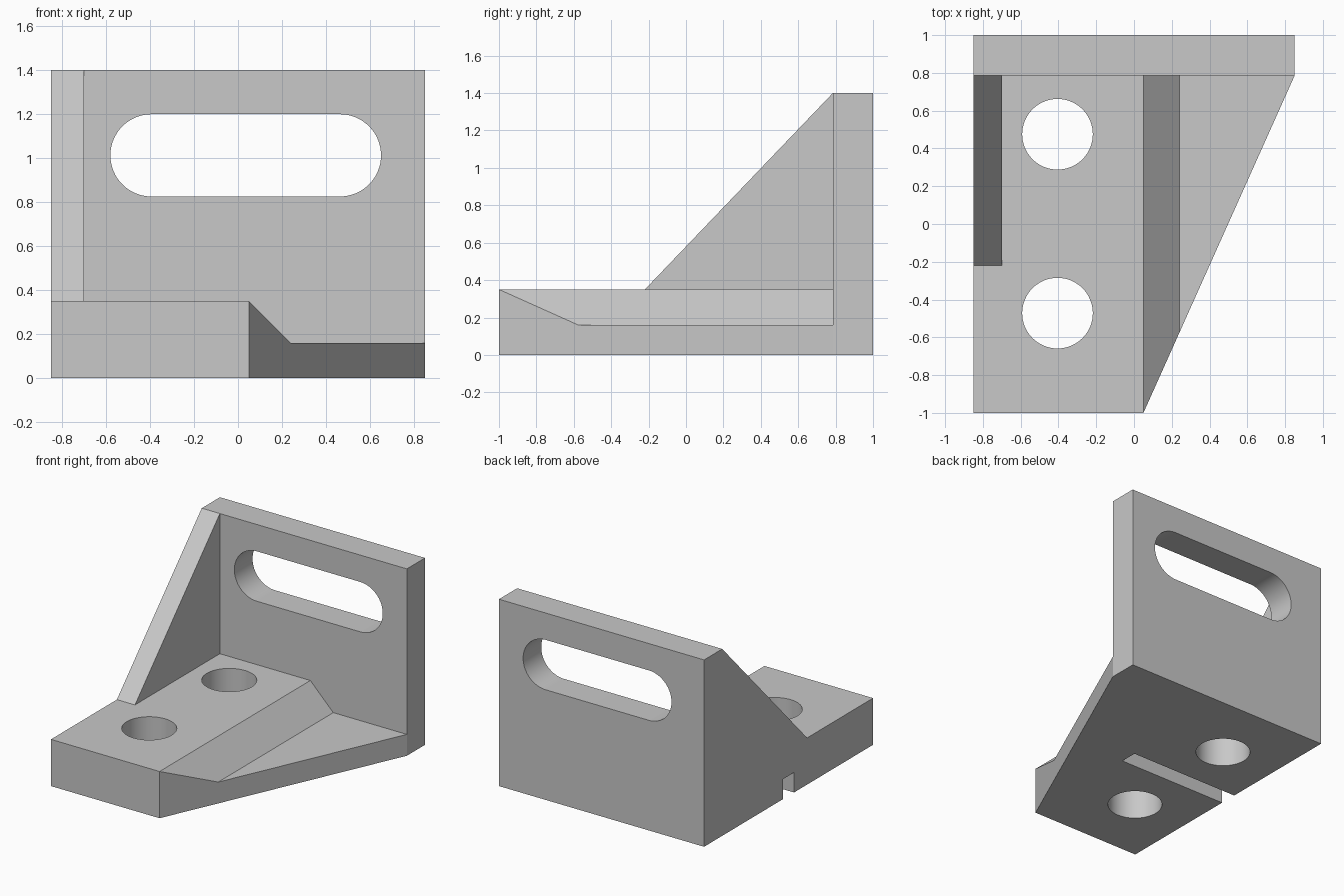
import bpy
import bmesh
import math
from mathutils import Vector

if "Cube" in bpy.data.objects:
    bpy.data.objects.remove(bpy.data.objects["Cube"], do_unlink=True)

grey = bpy.data.materials.new("machined_grey")
grey.use_nodes = True
COLOUR = (0.58, 0.58, 0.58, 1)
grey.diffuse_color = COLOUR
grey.node_tree.nodes["Principled BSDF"].inputs["Base Color"].default_value = COLOUR

AXES = {"x": lambda a, b, d: (d, a, b),
        "y": lambda a, b, d: (a, d, b),
        "z": lambda a, b, d: (a, b, d)}


def prism(name, profile, axis, start, end):
    """Extrude a closed 2D profile along an axis."""
    place = AXES[axis]
    bm = bmesh.new()
    face = bm.faces.new([bm.verts.new(place(a, b, start)) for a, b in profile])
    moved = bmesh.ops.extrude_face_region(bm, geom=[face])["geom"]
    bmesh.ops.translate(bm, vec=Vector(place(0, 0, end - start)),
                        verts=[v for v in moved if isinstance(v, bmesh.types.BMVert)])
    bmesh.ops.recalc_face_normals(bm, faces=bm.faces)
    mesh = bpy.data.meshes.new(name)
    bm.to_mesh(mesh)
    bm.free()
    mesh.materials.append(grey)
    obj = bpy.data.objects.new(name, mesh)
    bpy.context.collection.objects.link(obj)
    return obj


def box(name, x0, x1, y0, y1, z0, z1):
    return prism(name, [(x0, y0), (x1, y0), (x1, y1), (x0, y1)], "z", z0, z1)


def stadium(left, right, height, radius, steps=32):
    """Rounded slot outline; left == right gives a circle."""
    points = []
    for centre, turn in ((right, -math.pi / 2), (left, math.pi / 2)):
        last = steps if left == right else steps + 1
        for i in range(last):
            a = turn + math.pi * i / steps
            points.append((centre + radius * math.cos(a), height + radius * math.sin(a)))
    return points


def combine(target, other, operation):
    """Apply a boolean and discard the helper."""
    other.hide_render = True
    mod = target.modifiers.new(other.name, "BOOLEAN")
    mod.operation, mod.solver, mod.object = operation, "EXACT", other
    bpy.context.view_layer.objects.active = target
    bpy.ops.object.modifier_apply(modifier=mod.name)
    bpy.data.objects.remove(other, do_unlink=True)


SIDE, FRONT, BACK, WALL = 0.85, -1.0, 1.0, 0.785
BASE, LEDGE, TOP = 0.35, 0.16, 1.4

# Base plate with a raised pad sloping down to a thin ledge
bracket = prism("angle_bracket", [(-SIDE, 0), (SIDE, 0), (SIDE, LEDGE), (0.24, LEDGE),
                                  (0.05, BASE), (-SIDE, BASE)], "y", FRONT, WALL)

# Tapered side of the base
corner, edge = Vector((0.05, FRONT)), Vector((SIDE - 0.05, WALL - FRONT))
a, b = corner - edge * 0.2, corner + edge * 1.2
combine(bracket, prism("taper_cutter", [a, (2, a.y), (2, b.y), b], "z", -0.2, 0.6), "DIFFERENCE")

# Upright wall and triangular gusset
combine(bracket, box("upright_wall", -SIDE, SIDE, WALL, BACK, 0, TOP), "UNION")
combine(bracket, prism("gusset", [(-0.22, BASE), (WALL, BASE), (WALL, TOP)],
                       "x", -SIDE, -0.70), "UNION")

# Slot through the wall
combine(bracket, prism("wall_slot", stadium(-0.393, 0.463, 1.012, 0.187), "y", 0.6, 1.2),
        "DIFFERENCE")

# Bolt holes through the base
for y in (-0.472, 0.475):
    combine(bracket, prism("bolt_hole", stadium(-0.405, -0.405, y, 0.187), "z", -0.2, 0.6),
            "DIFFERENCE")

# Locating groove under the base, open on one side
combine(bracket, box("key_groove", -1, 0.05, -0.065, 0.065, -0.2, 0.15), "DIFFERENCE")

# Merge flush faces and shade the curved cuts
bm = bmesh.new()
bm.from_mesh(bracket.data)
bmesh.ops.remove_doubles(bm, verts=bm.verts, dist=0.0001)
bmesh.ops.dissolve_limit(bm, angle_limit=math.radians(1), verts=bm.verts, edges=bm.edges)
bm.to_mesh(bracket.data)
bm.free()
bpy.ops.object.select_all(action="DESELECT")
bracket.select_set(True)
bpy.context.view_layer.objects.active = bracket
bpy.ops.object.shade_smooth_by_angle(angle=math.radians(30))
